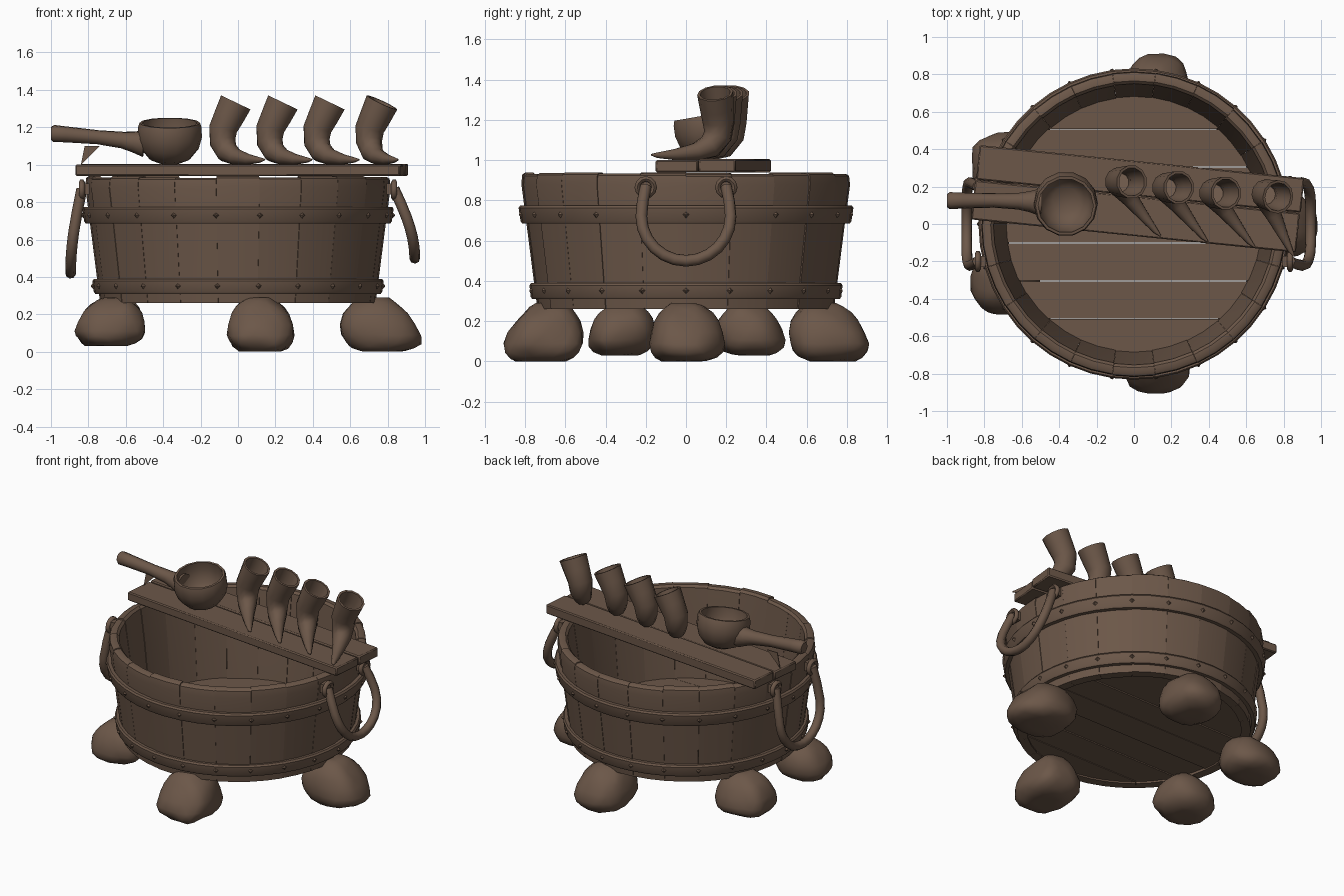
import bpy, bmesh, math, random
from mathutils import Vector, Matrix, noise

if "Cube" in bpy.data.objects:
    bpy.data.objects.remove(bpy.data.objects["Cube"])

random.seed(4)
wood = bpy.data.materials.new("brown")
wood.diffuse_color = (0.15, 0.096, 0.066, 1)
wood.use_nodes = True
wood.node_tree.nodes["Principled BSDF"].inputs["Base Color"].default_value = wood.diffuse_color


def finish(name, bm, angle=35):
    bmesh.ops.recalc_face_normals(bm, faces=bm.faces)
    me = bpy.data.meshes.new(name)
    bm.to_mesh(me)
    bm.free()
    ob = bpy.data.objects.new(name, me)
    bpy.context.collection.objects.link(ob)
    me.materials.append(wood)
    bpy.ops.object.select_all(action='DESELECT')
    ob.select_set(True)
    bpy.context.view_layer.objects.active = ob
    bpy.ops.object.shade_smooth_by_angle(angle=math.radians(angle))
    return ob


def bridge(bm, rings, caps=True, closed=False):
    """Skin a list of equal point rings."""
    rs = [[bm.verts.new(p) for p in ring] for ring in rings]
    pairs = list(zip(rs, rs[1:])) + ([(rs[-1], rs[0])] if closed else [])
    n = len(rs[0])
    for a, b in pairs:
        for i in range(n):
            j = (i + 1) % n
            bm.faces.new((a[i], a[j], b[j], b[i]))
    if caps and not closed:
        bm.faces.new(rs[0])
        bm.faces.new(rs[-1])


def lathe(bm, profile, n, closed=False, caps=False):
    bridge(bm, [[(r * math.cos(math.tau * k / n), r * math.sin(math.tau * k / n), z)
                 for k in range(n)] for r, z in profile], caps, closed)


def sweep(bm, path, n=8, hollow=0):
    """Round tube along (point, radius) stations; hollow = stations bored from the start."""
    pts = [Vector(p) for p, r in path]
    st = []
    for i, (p, r) in enumerate(path):
        t = (pts[min(i + 1, len(pts) - 1)] - pts[max(i - 1, 0)]).normalized()
        st.append((pts[i], r, t))
    if hollow:
        st = [(p, r - 0.014, t) for p, r, t in reversed(st[:hollow])] + st
    rings, u = [], st[0][2].orthogonal().normalized()
    for p, r, t in st:
        u = (u - t * u.dot(t)).normalized()
        v = t.cross(u)
        rings.append([p + (u * math.cos(math.tau * k / n) + v * math.sin(math.tau * k / n)) * r
                      for k in range(n)])
    bridge(bm, rings)


def box(bm, lo, hi, m=Matrix()):
    c = [(a + b) / 2 for a, b in zip(lo, hi)]
    s = [b - a for a, b in zip(lo, hi)]
    bmesh.ops.create_cube(bm, size=1, matrix=m @ Matrix.Translation(c) @ Matrix.Diagonal((*s, 1)))


# Tub wall: 22 tapered staves with a rounded lip
N = 22
bm = bmesh.new()
for k in range(N):
    dr, dz = random.uniform(-.004, .004), random.uniform(-.006, .006)
    prof = [(.735, .26), (.79, .69), (.815, .88), (.81, .925), (.795, .935), (.765, .935),
            (.75, .92), (.745, .88), (.72, .69), (.675, .26)]
    rings = []
    for s in range(3):
        a = math.tau * (k + s / 2 * 0.995) / N
        rings.append([((r + dr) * math.cos(a), (r + dr) * math.sin(a), z + (dz if z > .8 else 0))
                      for r, z in prof])
    bridge(bm, rings)
finish("tub_staves", bm)

# Hoops with a soft outer edge
for name, r, z0, z1, slope in (("upper_hoop", .822, .685, .775, .01),
                               ("lower_hoop", .772, .31, .39, .006)):
    bm = bmesh.new()
    lathe(bm, [(r - .06, z0), (r - .008, z0), (r, z0 + .012), (r + slope, z1 - .012),
               (r + slope - .008, z1), (r - .06, z1)], 44, closed=True)
    finish(name, bm)

# Diamond studs on both hoops
bm = bmesh.new()
for r, z in ((.826, .73), (.774, .352)):
    for k in range(N):
        m = Matrix.Rotation(math.tau * k / N, 4, 'Z') @ Matrix.Translation((r, 0, z))
        bmesh.ops.create_cone(bm, cap_ends=True, segments=4, radius1=.028, radius2=.004, depth=.025,
                              matrix=m @ Matrix.Rotation(math.pi / 2, 4, 'Y'))
finish("hoop_studs", bm, 20)

# Floor boards clipped to the round tub
bm = bmesh.new()
R, W = .71, .71 / 3.5
for k in range(7):
    y0, y1 = -R + k * W + .002, -R + (k + 1) * W - .002
    ys = [y0 + (y1 - y0) * i / 6 for i in range(7)]
    right = [(math.sqrt(max(R * R - y * y, .0004)), y) for y in ys]
    outline = right + [(-x, y) for x, y in reversed(right)]
    dz = random.uniform(-.005, .005)
    bridge(bm, [[(x, y, z + dz) for x, y in outline] for z in (.275, .325)])
finish("floor_boards", bm)

# Supporting stones
stones = [(.125, -.72, 0, .185, .205, .29), (.125, .72, 0, .185, .205, .29),
          (-.7, -.325, .03, .19, .175, .26), (-.7, .325, .03, .19, .175, .26),
          (.775, 0, 0, .22, .195, .29)]
for i, (x, y, z, sx, sy, h) in enumerate(stones):
    bm = bmesh.new()
    bmesh.ops.create_icosphere(bm, subdivisions=3, radius=1)
    out = Vector((x, y, 0)).normalized()
    for v in bm.verts:
        p = v.co.copy()
        p *= 1 + .16 * noise.noise(p * 1.4 + Vector((i * 7.3, 2, 1)))
        p = Vector([math.copysign(min(abs(c), 1) ** .8, c) for c in p])
        t = max(0, min(1, (p.z * 1.12 + 1) / 2))          # flattened base and top
        f = 1.04 - .42 * t ** 2
        lean = out * (-.05 * t)
        v.co = (x + p.x * sx * f + lean.x, y + p.y * sy * f + lean.y, z + t * h)
    finish("stone_%d" % (i + 1), bm, 50)

# Carrying handles hung from eyelets on both sides
for name, side, swing, bottom in (("right_handle", 1, .11, .5), ("left_handle", -1, .06, .42)):
    bm = bmesh.new()
    path = []
    top, mid = .87, bottom + .22
    for y, z in [(-.2, top), (-.215, (top + mid) / 2)]:
        path.append((y, z))
    for i in range(13):
        a = math.pi * i / 12
        path.append((-.222 * math.cos(a), mid - .22 * math.sin(a)))
    path += [(.215, (top + mid) / 2), (.2, top)]
    pts = []
    for y, z in path:
        f = (top - z) / (top - bottom)
        pts.append(((side * (.835 + swing * math.sin(f * 1.57)), y, z), .029))
    sweep(bm, pts, 8)
    finish(name, bm, 60)
    bm = bmesh.new()
    for y in (-.2, .2):
        ring = []
        for k in range(12):
            a = math.tau * k / 12
            c, d = math.cos(a), math.sin(a)
            ring.append([(side * .835 + .016 * math.cos(b), y + c * (.042 + .016 * math.sin(b)),
                          .865 + d * (.042 + .016 * math.sin(b)))
                         for b in [math.tau * j / 6 for j in range(6)]])
        bridge(bm, ring, closed=True)
        box(bm, (side * .815 - .02, y - .03, .84), (side * .815 + .02, y + .03, .9))
    finish(name + "_eyelets", bm, 60)

# Two-board shelf laid across the rim
turn = Matrix.Translation((.02, .135, 0)) @ Matrix.Rotation(math.radians(-5.8), 4, 'Z')
for name, lo, hi in (("rear_board", (-.87, .015, .94), (.875, .2, 1.005)),
                     ("front_board", (-.875, -.2, .94), (.87, .011, 1.0))):
    bm = bmesh.new()
    box(bm, lo, hi, turn)
    ob = finish(name, bm)
    bev = ob.modifiers.new("edge", 'BEVEL')
    bev.width = .007
    bev.segments = 1

# Ladle: tilted hollow bowl, handle and small wedge
bm = bmesh.new()
lathe(bm, [(.05, -.12), (.11, -.095), (.155, -.04), (.172, .02), (.17, .075), (.162, .1),
           (.147, .1), (.15, .04), (.125, -.04), (.07, -.085)], 14, caps=True)
bm.transform(Matrix.Translation((-.365, .115, 1.125)) @ Matrix.Rotation(math.radians(10), 4, 'X'))
finish("ladle_bowl", bm, 45)
bm = bmesh.new()
sweep(bm, [((-1.0, .125, 1.167), .035), ((-.985, .125, 1.167), .046), ((-.92, .125, 1.162), .043),
           ((-.75, .125, 1.147), .038), ((-.62, .122, 1.132), .045), ((-.56, .12, 1.122), .056),
           ((-.5, .117, 1.115), .075)], 10)
finish("ladle_handle", bm, 50)
bm = bmesh.new()
bridge(bm, [[(-.84, y, 1.0), (-.82, y, 1.1), (-.74, y, 1.1)] for y in (.16, .166)])
finish("ladle_wedge", bm)

# Curved drinking horns, open at the mouth, resting on their tips
horn = [((.0, 0, 1.333), .09), ((-.035, 0, 1.26), .084), ((-.068, 0, 1.19), .078),
        ((-.07, -.005, 1.12), .07), ((-.045, -.04, 1.068), .06), ((.0, -.1, 1.042), .044),
        ((.07, -.19, 1.028), .028), ((.13, -.265, 1.025), .014), ((.155, -.29, 1.027), .004)]
for i, (x, y, rot) in enumerate([(-.012, .225, 0), (.24, .195, 0), (.492, .165, 0), (.77, .145, -13)]):
    bm = bmesh.new()
    sweep(bm, horn, 12, hollow=4)
    bm.transform(Matrix.Translation((x, y, 0)) @ Matrix.Rotation(math.radians(rot), 4, 'Z'))
    finish("drinking_horn_%d" % (i + 1), bm, 50)
